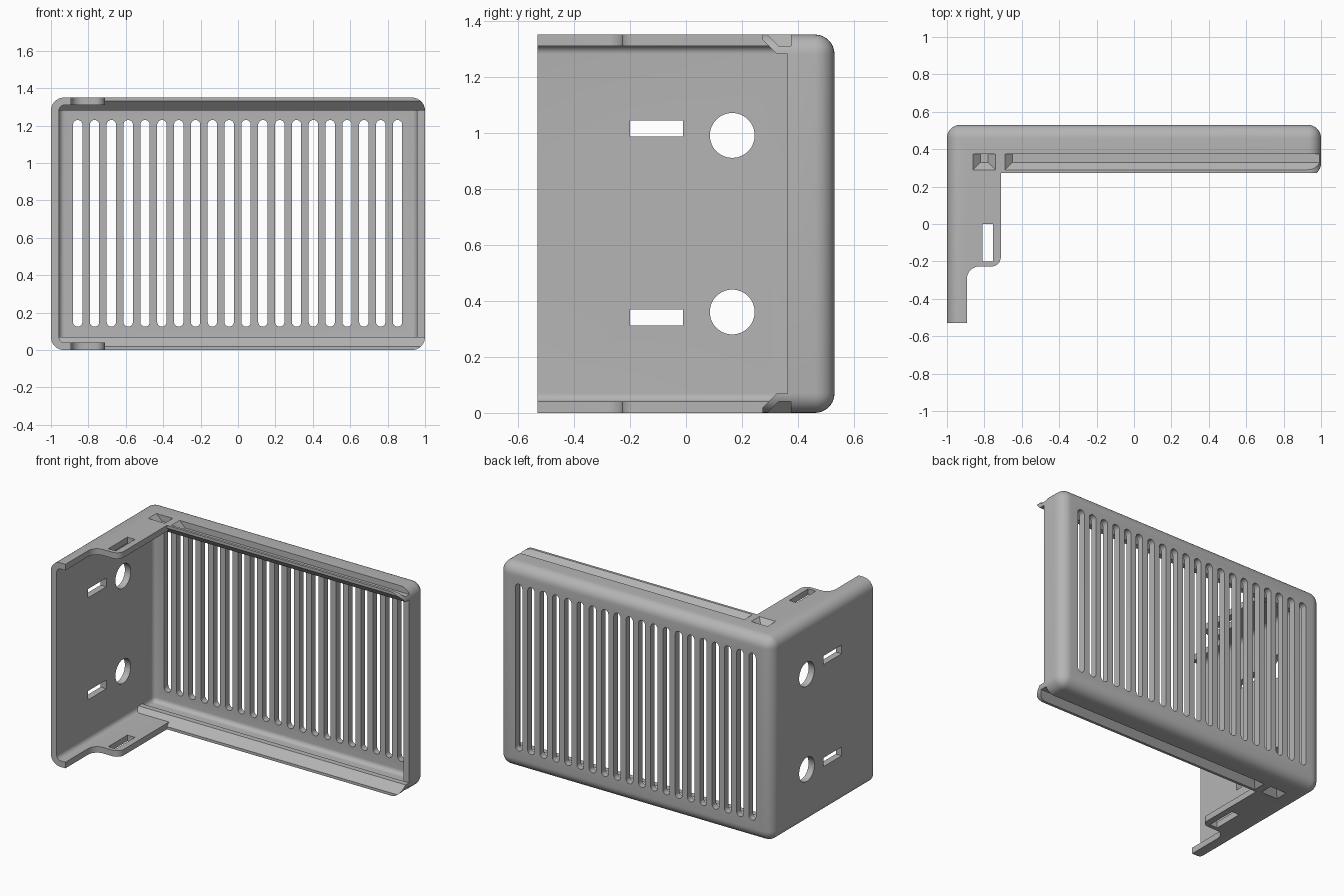
import bpy, bmesh, math
from mathutils import Vector

H = 1.35          # overall height
if "Cube" in bpy.data.objects:
    bpy.data.objects.remove(bpy.data.objects["Cube"])

mat = bpy.data.materials.new("plain grey")
mat.use_nodes = True
grey = (0.46, 0.46, 0.46, 1)
mat.diffuse_color = grey
mat.node_tree.nodes["Principled BSDF"].inputs["Base Color"].default_value = grey


def to_object(name, bm):
    bmesh.ops.recalc_face_normals(bm, faces=bm.faces)
    mesh = bpy.data.meshes.new(name)
    bm.to_mesh(mesh)
    bm.free()
    ob = bpy.data.objects.new(name, mesh)
    bpy.context.collection.objects.link(ob)
    mesh.materials.append(mat)
    return ob


def add_prism(bm, points, axis, lo, hi):
    """Extrude a 2D outline along an axis; the outline uses the other two axes in order."""
    def place(p, d):
        c = list(p)
        c.insert(axis, d)
        return bm.verts.new(c)
    face = bm.faces.new([place(p, lo) for p in points])
    out = bmesh.ops.extrude_face_region(bm, geom=[face])
    move = Vector((0, 0, 0))
    move[axis] = hi - lo
    bmesh.ops.translate(bm, vec=move, verts=[v for v in out["geom"] if isinstance(v, bmesh.types.BMVert)])


def rounded(points, steps=8):
    """Outline from (x, y, radius) corners."""
    result = []
    n = len(points)
    for i, (x, y, r) in enumerate(points):
        p = Vector((x, y))
        if r == 0:
            result.append(p)
            continue
        a = (Vector(points[i - 1][:2]) - p).normalized()
        b = (Vector(points[(i + 1) % n][:2]) - p).normalized()
        for k in range(steps + 1):
            t = k / steps * math.pi / 2
            result.append(p + r * (a * (1 - math.sin(t)) + b * (1 - math.cos(t))))
    return result


def rect(x0, x1, y0, y1, r=0.0):
    return rounded([(x0, y0, r), (x1, y0, r), (x1, y1, r), (x0, y1, r)])


def rounded_box(name, x, y0, y1, z0, z1, radius):
    """Box rounded on its back edges and its front-to-back edges."""
    bm = bmesh.new()
    add_prism(bm, rect(-x, x, z0, z1), 1, y0, y1)
    edges = [e for e in bm.edges if max(v.co.y for v in e.verts) > y1 - 0.001]
    bmesh.ops.bevel(bm, geom=edges, offset=radius, segments=8, profile=0.5, affect='EDGES')
    return to_object(name, bm)


def add_taper(bm, top, floor, z_top, z_floor):
    """Tapered pocket between two rectangles (x0, x1, y0, y1)."""
    loops = []
    for (x0, x1, y0, y1), z in ((top, z_top), (floor, z_floor)):
        loops.append([bm.verts.new((x, y, z)) for x, y in ((x0, y0), (x1, y0), (x1, y1), (x0, y1))])
    a, b = loops
    bm.faces.new(a)
    bm.faces.new(b[::-1])
    for i in range(4):
        j = (i + 1) % 4
        bm.faces.new((a[i], b[i], b[j], a[j]))


def cut(target, cutter):
    mod = target.modifiers.new("cut", 'BOOLEAN')
    mod.operation = 'DIFFERENCE'
    mod.solver = 'EXACT'
    mod.object = cutter
    bpy.context.view_layer.objects.active = target
    bpy.ops.object.modifier_apply(modifier=mod.name)
    bpy.data.objects.remove(cutter)


def both(z):
    """A height and its mirror image."""
    return (z, H - z)


# Rounded outer body and the cavity that hollows it
body = rounded_box("vented_corner_cover", 1, -0.53, 0.53, 0, H, 0.07)
cavity = rounded_box("cavity", 0.957, -0.7, 0.487, 0.04, H - 0.04, 0.03)

# Snap ridges on floor and ceiling, left uncut by the cavity
bm = bmesh.new()
ridge = [(0.285, 0.03), (0.325, 0.07), (0.362, 0.07), (0.402, 0.03)]
add_prism(bm, ridge, 0, -1.1, 1.1)
add_prism(bm, [(y, H - z) for y, z in ridge], 0, -1.1, 1.1)
cut(cavity, to_object("ridges", bm))
cut(body, cavity)

# Open front: flange outline seen from above
bm = bmesh.new()
add_prism(bm, rounded([(-0.893, -0.7, 0), (-0.893, -0.227, 0.065), (-0.712, -0.227, 0.05),
                       (-0.712, 0.273, 0), (1.1, 0.273, 0), (1.1, -0.7, 0)]), 2, -0.1, H + 0.1)
cut(body, to_object("front_opening", bm))

# Sloped lips and the short end wall
bm = bmesh.new()
half = [(0.265, 0.01), (0.325, 0.07), (0.362, 0.07)]
add_prism(bm, half + [(y, H - z) for y, z in half[::-1]], 0, -0.712, 1.1)
cut(body, to_object("lip_opening", bm))

# Outer snap grooves and small pockets, top and bottom
bm = bmesh.new()
for z_out, z_floor in zip(both(-0.01), both(0.04)):
    add_taper(bm, (-0.70, 1.1, 0.28, 0.375), (-0.65, 1.1, 0.33, 0.375), z_out, z_floor)
    add_taper(bm, (-0.87, -0.73, 0.28, 0.375), (-0.82, -0.78, 0.33, 0.375), z_out, z_floor)
cut(body, to_object("grooves", bm))

# Ventilation slots in the back
bm = bmesh.new()
for i in range(20):
    x = -0.857 + i * 0.09
    add_prism(bm, rect(x - 0.025, x + 0.025, 0.125, 1.23, 0.0249), 1, 0.42, 0.6)
cut(body, to_object("vents", bm))

# Side wall: round holes, strap slots and the front notch
bm = bmesh.new()
for z in (0.36, 0.99):
    ring = [(0.165 + 0.08 * math.cos(a * math.pi / 24), z + 0.08 * math.sin(a * math.pi / 24))
            for a in range(48)]
    add_prism(bm, ring, 0, -1.1, -0.93)
for z in (0.34, 1.015):
    add_prism(bm, rect(-0.2, -0.01, z - 0.029, z + 0.029), 0, -1.1, -0.93)
add_prism(bm, rounded([(-0.7, 0.495, 0), (-0.465, 0.495, 0.04), (-0.465, 0.858, 0.04),
                       (-0.7, 0.858, 0)]), 0, -1.1, -0.93)
# Convex rounding where the notch meets the front edge
for z, s in ((0.495, -1), (0.858, 1)):
    r = 0.03
    corner = [(-0.54, z + s * -0.005), (-0.53 + r, z + s * -0.005)]
    corner += [(-0.53 + r - r * math.sin(t * math.pi / 12), z + s * (r - r * math.cos(t * math.pi / 12)))
               for t in range(7)]
    corner += [(-0.54, z + s * r)]
    add_prism(bm, corner, 0, -1.09, -0.94)
cut(body, to_object("side_cutouts", bm))

# Strap slots through the flanges
bm = bmesh.new()
for lo, hi in ((-0.1, 0.1), (H - 0.1, H + 0.1)):
    add_prism(bm, rect(-0.81, -0.755, -0.2, 0.0), 2, lo, hi)
cut(body, to_object("flange_slots", bm))

# Smooth shading on the rounded edges only
bpy.ops.object.select_all(action='DESELECT')
body.select_set(True)
bpy.context.view_layer.objects.active = body
bpy.ops.object.shade_smooth_by_angle(angle=math.radians(30))
